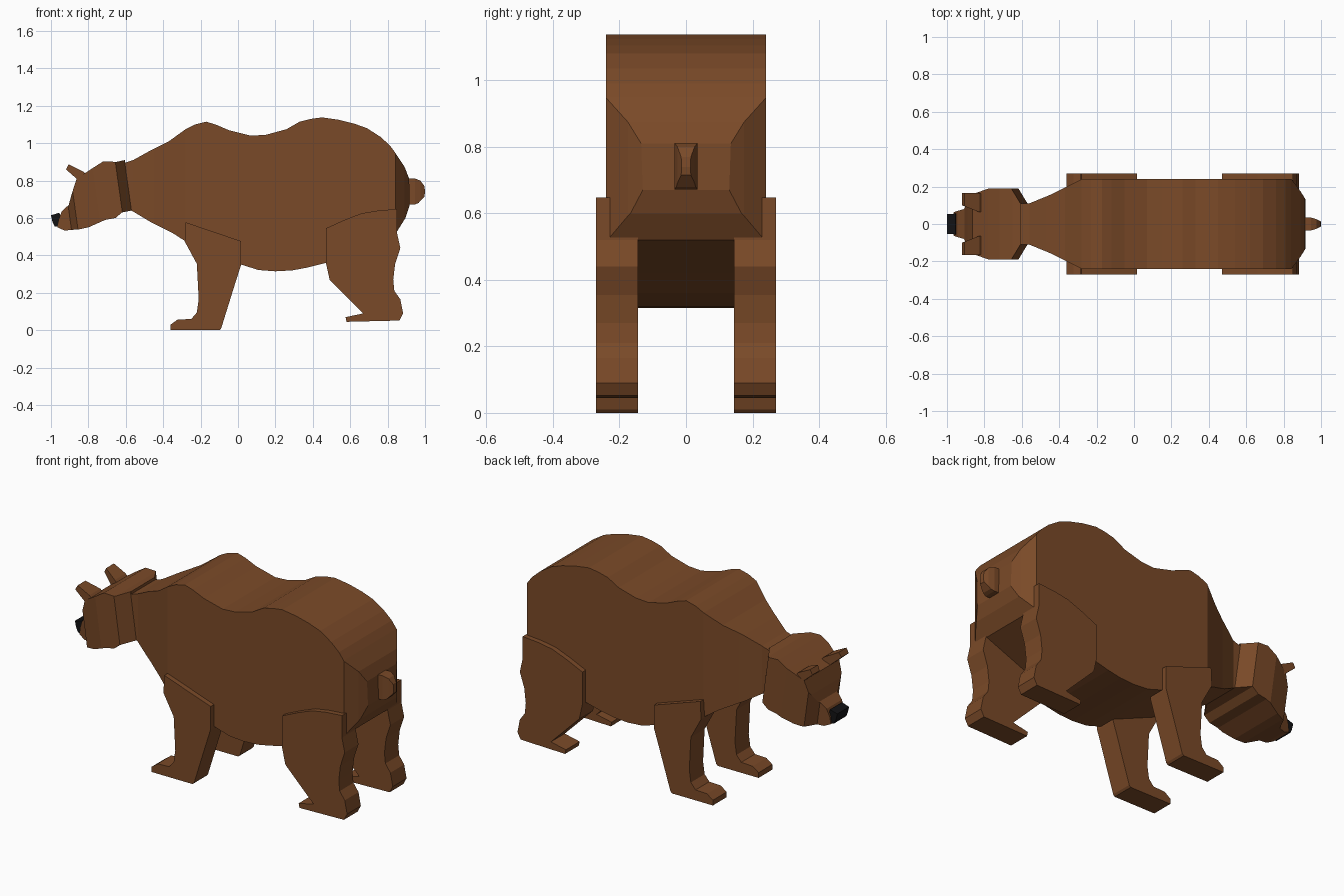
import bpy, bmesh
from mathutils import Vector


def material(name, rgb):
    m = bpy.data.materials.new(name)
    m.diffuse_color = (*rgb, 1)
    return m


BROWN = material("brown fur", (0.195, 0.068, 0.021))
BLACK = material("black nose", (0.006, 0.006, 0.007))


def slab(name, profile, plan, mat=BROWN, shear=0.0, pivot=0.75, mirror=False):
    """Extrude an xz profile, its y limits following plan rows (x, y_low, y_high).
    Plan lines may lean by shear around the pivot height."""
    bm = bmesh.new()
    low = [bm.verts.new((x, -1, z)) for x, z in profile]
    high = [bm.verts.new((x, 1, z)) for x, z in profile]
    bm.faces.new(low)
    bm.faces.new(high[::-1])
    n = len(profile)
    for i in range(n):
        j = (i + 1) % n
        bm.faces.new((low[i], high[i], high[j], low[j]))
    # cut the sides wherever the plan bends
    for x, _, _ in plan:
        bmesh.ops.bisect_plane(bm, geom=bm.verts[:] + bm.edges[:] + bm.faces[:],
                               dist=1e-5, plane_co=(x, 0, pivot),
                               plane_no=Vector((1, 0, shear)).normalized())
    for v in bm.verts:
        u = v.co.x + shear * (v.co.z - pivot)
        u = min(max(u, plan[0][0]), plan[-1][0])
        for (x0, l0, h0), (x1, l1, h1) in zip(plan, plan[1:]):
            if u <= x1:
                t = (u - x0) / (x1 - x0)
                v.co.y = l0 + t * (l1 - l0) if v.co.y < 0 else h0 + t * (h1 - h0)
                break
    bmesh.ops.recalc_face_normals(bm, faces=bm.faces[:])
    me = bpy.data.meshes.new(name)
    bm.to_mesh(me)
    bm.free()
    me.materials.append(mat)
    ob = bpy.data.objects.new(name, me)
    bpy.context.collection.objects.link(ob)
    if mirror:
        m = ob.modifiers.new("Mirror", 'MIRROR')
        m.use_axis = (False, True, False)
    return ob


def both(rows):
    return [(x, -w, w) for x, w in rows]


# Body: humped back, tapered neck and bevelled rump
slab("body", [
    (-.62, .89), (-.56, .91), (-.47, .96), (-.37, 1.01), (-.28, 1.075), (-.23, 1.10),
    (-.17, 1.115), (-.12, 1.10), (-.05, 1.07), (.07, 1.04), (.15, 1.045), (.26, 1.075),
    (.33, 1.115), (.39, 1.13), (.45, 1.138), (.54, 1.125), (.62, 1.105), (.69, 1.08),
    (.76, 1.035), (.81, .99), (.84, .95), (.89, .875), (.915, .81), (.918, .67),
    (.895, .60), (.845, .52), (.60, .42), (.47, .36), (.37, .335), (.29, .32),
    (.20, .315), (.11, .322), (.02, .35), (-.10, .40), (-.28, .475), (-.35, .52),
    (-.47, .58), (-.57, .64), (-.61, .65)],
    both([(-.62, .11), (-.56, .11), (-.45, .155), (-.36, .20), (-.28, .24),
          (.842, .24), (.89, .175), (.918, .13)]))

# Head: wide cheeks stepping down to a narrow muzzle
slab("head", [
    (-.605, .91), (-.65, .90), (-.72, .903), (-.78, .865), (-.863, .81), (-.89, .725),
    (-.905, .67), (-.943, .635), (-.96, .59), (-.965, .55), (-.927, .533), (-.847, .54),
    (-.80, .55), (-.71, .59), (-.655, .60), (-.62, .63), (-.568, .64)],
    both([(-1.02, .055), (-.92, .08), (-.885, .15), (-.76, .19), (-.635, .19), (-.585, .11)]),
    shear=0.14)

# Nose
slab("nose", [(-1, .615), (-.955, .628), (-.94, .585), (-.955, .552), (-.98, .555), (-.992, .58)],
     both([(-1.01, .053), (-.93, .056)]), BLACK)

# Ears
slab("ears", [(-.905, .887), (-.92, .86), (-.863, .81), (-.84, .79), (-.81, .83), (-.83, .85)],
     [(-.92, .10, .165), (-.83, .065, .165), (-.80, .065, .16)], mirror=True)

# Legs
LEG = [(-1, .145, .27), (1, .145, .27)]
slab("front_legs", [
    (-.28, .577), (.015, .477), (.015, .345), (-.02, .235), (-.09, .01), (-.10, 0), (-.36, 0),
    (-.36, .03), (-.323, .057), (-.25, .06), (-.22, .095), (-.21, .165), (-.22, .355),
    (-.285, .475)], LEG, mirror=True)
slab("hind_legs", [
    (.47, .545), (.57, .59), (.66, .625), (.75, .64), (.85, .648), (.85, .52), (.868, .44),
    (.84, .355), (.83, .27), (.836, .21), (.868, .165), (.883, .09), (.863, .052), (.58, .045),
    (.575, .07), (.67, .09), (.61, .15), (.49, .27), (.47, .36)], LEG, mirror=True)

# Tail
slab("tail", [(.90, .81), (.945, .812), (.975, .80), (.997, .77), (1, .74), (.997, .715),
              (.965, .68), (.945, .672), (.90, .672)],
     both([(.90, .035), (.945, .035), (.975, .026), (1, .013)]))
